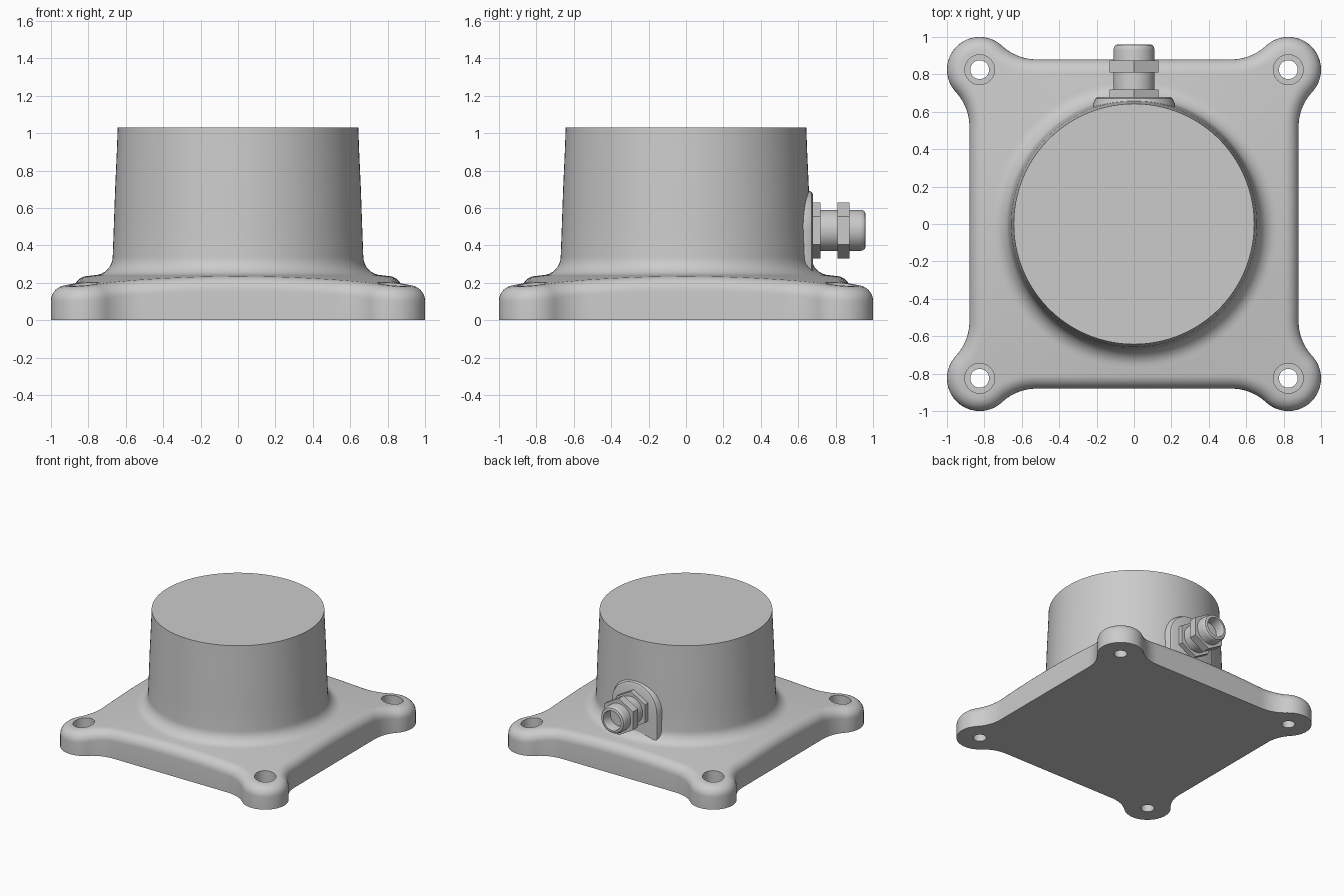
import bpy, bmesh, math
from math import sin, cos, pi, hypot, atan2
from mathutils import Matrix, Vector

if "Cube" in bpy.data.objects:
    bpy.data.objects.remove(bpy.data.objects["Cube"])


def make(name, bm, angle=35):
    bmesh.ops.recalc_face_normals(bm, faces=bm.faces)
    me = bpy.data.meshes.new(name)
    bm.to_mesh(me)
    bm.free()
    ob = bpy.data.objects.new(name, me)
    bpy.context.collection.objects.link(ob)
    smooth(ob, angle)
    return ob


def smooth(ob, angle=35):
    bpy.ops.object.select_all(action='DESELECT')
    ob.select_set(True)
    bpy.context.view_layer.objects.active = ob
    bpy.ops.object.shade_smooth_by_angle(angle=math.radians(angle))


def loft(rings):
    """Closed skin through equal-length rings, capped at both ends."""
    bm = bmesh.new()
    vs = [[bm.verts.new(p) for p in r] for r in rings]
    n = len(vs[0])
    for a, b in zip(vs, vs[1:]):
        for i in range(n):
            j = (i + 1) % n
            bm.faces.new((a[i], a[j], b[j], b[i]))
    bm.faces.new(vs[0])
    bm.faces.new(vs[-1])
    return bm


def lathe(profile, matrix, n=48, turn=0):
    """Revolve (radius, height) pairs around local z, then place."""
    bm = loft([[(r * cos(2 * pi * i / n + turn), r * sin(2 * pi * i / n + turn), h)
                for i in range(n)] for r, h in profile])
    bm.transform(matrix)
    return bm


# Plate outline: straight side, concave flare, round corner lobe, repeated 4x
SIDE, LOBE, LR, FY, FR = 0.88, 0.825, 0.175, 0.52, 0.273


def outline(inset):
    fr, lr, cx = FR + inset, LR - inset, SIDE + FR
    a = atan2(LOBE - FY, cx - LOBE)
    quarter = [(SIDE - inset, -FY + 2 * FY * i / 28) for i in range(28)]
    for i in range(10):
        t = pi - a * i / 10
        quarter.append((cx + fr * cos(t), FY + fr * sin(t)))
    for i in range(25):
        t = -a + (pi / 2 + 2 * a) * i / 24
        quarter.append((LOBE + lr * cos(t), LOBE + lr * sin(t)))
    for i in range(1, 10):
        t = pi - a * (10 - i) / 10
        quarter.append((FY + fr * sin(t), cx + fr * cos(t)))
    pts = []
    for k in range(4):
        c, s = round(cos(k * pi / 2)), round(sin(k * pi / 2))
        pts += [(c * x - s * y, s * x + c * y) for x, y in quarter]
    return pts


def crown(x, y):
    return 0.24 - 0.12 * max(0, hypot(x, y) - 0.77)


# Housing: filleted plate flowing into the tapered drum
FIL = 0.08
rings = [[(x, y, 0) for x, y in outline(0)]]
inner = outline(FIL)
tops = [crown(x, y) for x, y in inner]
for k in range(9):
    t = k / 8 * pi / 2
    rings.append([(x, y, z - FIL + FIL * sin(t))
                  for (x, y), z in zip(outline(FIL * (1 - cos(t))), tops)])
angles = [atan2(y, x) for x, y in inner]
for k in range(1, 5):
    ring = []
    for (x, y), a in zip(inner, angles):
        r = hypot(x, y) * (1 - k / 5) + 0.77 * k / 5
        ring.append((r * cos(a), r * sin(a), crown(r, 0)))
    rings.append(ring)
profile = [(0.77 - 0.10 * sin(k / 8 * pi / 2), 0.34 - 0.10 * cos(k / 8 * pi / 2))
           for k in range(9)]
profile += [(0.664, 0.5), (0.657, 0.7), (0.648, 0.9), (0.643, 1.03)]
for r, z in profile:
    rings.append([(r * cos(a), r * sin(a), z) for a in angles])
housing = make("housing", loft(rings))

# Counterbored screw holes in the corners
for sx in (-1, 1):
    for sy in (-1, 1):
        cutter = make("hole_cutter", lathe(
            [(0.05, -0.1), (0.05, 0.09), (0.08, 0.09), (0.08, 0.4)],
            Matrix.Translation((sx * LOBE, sy * LOBE, 0)), 32))
        cutter.hide_render = True
        mod = housing.modifiers.new("hole", 'BOOLEAN')
        mod.operation, mod.solver, mod.object = 'DIFFERENCE', 'EXACT', cutter
        bpy.context.view_layer.objects.active = housing
        bpy.ops.object.modifier_apply(modifier=mod.name)
        bpy.data.objects.remove(cutter)
smooth(housing)

# Arched flat pad for the cable entry
CZ = 0.48


def arch(w, y):
    pts = [(w * cos(pi * i / 24), y, CZ + w * sin(pi * i / 24)) for i in range(25)]
    return pts + [(-w, y, 0.2), (w, y, 0.2)]


make("entry_pad", loft([arch(0.225, 0.5), arch(0.22, 0.64), arch(0.205, 0.672),
                        arch(0.19, 0.68)]))

# Cable gland pointing backwards (+y)
axis = Matrix.Translation((0, 0, CZ)) @ Matrix.Rotation(-pi / 2, 4, 'X')
make("gland_body", lathe([(0.11, 0.66), (0.11, 0.93), (0.107, 0.945), (0.1, 0.956),
                          (0.088, 0.96), (0.08, 0.96), (0.075, 0.95), (0.075, 0.87)], axis))
for name, y0, y1 in (("gland_base_nut", 0.67, 0.72), ("gland_cap_nut", 0.81, 0.875)):
    make(name, lathe([(0.15, y0), (0.15, y1)], axis, 6, pi / 2), 20)
